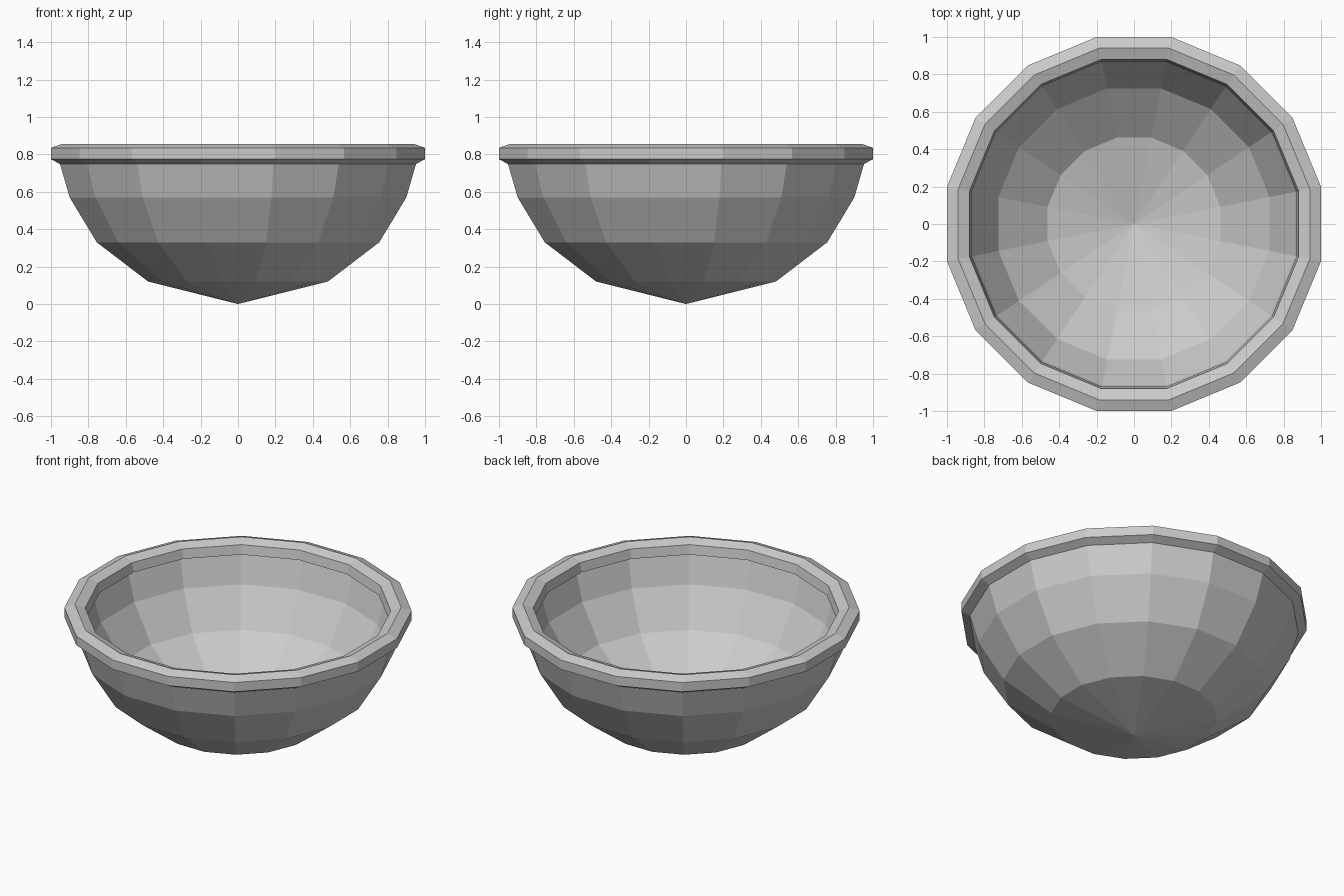
import bpy, bmesh, math

if "Cube" in bpy.data.objects:
    bpy.data.objects.remove(bpy.data.objects["Cube"])

SIDES = 16
STEP = 2 * math.pi / SIDES
TO_CORNER = 1 / math.cos(STEP / 2)   # flat-to-centre distance -> corner radius

grey = bpy.data.materials.new("light_grey")
grey.diffuse_color = (0.6, 0.6, 0.6, 1)
grey.use_nodes = True
grey.node_tree.nodes["Principled BSDF"].inputs["Base Color"].default_value = grey.diffuse_color


def lathe(name, profile, closed=False):
    """Revolve (radius, z) points into a faceted ring; radius 0 becomes a tip."""
    bm = bmesh.new()
    rings = []
    for r, z in profile:
        if r == 0:
            rings.append([bm.verts.new((0, 0, z))] * SIDES)
            continue
        rad = r * TO_CORNER
        rings.append([bm.verts.new((rad * math.cos((i + 0.5) * STEP),
                                    rad * math.sin((i + 0.5) * STEP), z))
                      for i in range(SIDES)])
    pairs = list(zip(rings, rings[1:]))
    if closed:
        pairs.append((rings[-1], rings[0]))
    for a, b in pairs:
        for i in range(SIDES):
            j = (i + 1) % SIDES
            corners = list(dict.fromkeys([a[i], a[j], b[j], b[i]]))
            bm.faces.new(corners)
    bmesh.ops.recalc_face_normals(bm, faces=bm.faces)
    mesh = bpy.data.meshes.new(name)
    bm.to_mesh(mesh)
    bm.free()
    mesh.materials.append(grey)
    obj = bpy.data.objects.new(name, mesh)
    bpy.context.collection.objects.link(obj)
    return obj


# Bowl shell: outside from the tip up, then inside back down
lathe("bowl", [(0, 0), (0.48, 0.12), (0.755, 0.33), (0.90, 0.57), (0.952, 0.75),
               (0.912, 0.76), (0.863, 0.586), (0.725, 0.357), (0.462, 0.156), (0, 0.04)])

# Six-sided rim around the top edge
lathe("rim", [(1.0, 0.775), (1.0, 0.835), (0.94, 0.857),
              (0.88, 0.835), (0.87, 0.775), (0.94, 0.742)], closed=True)
